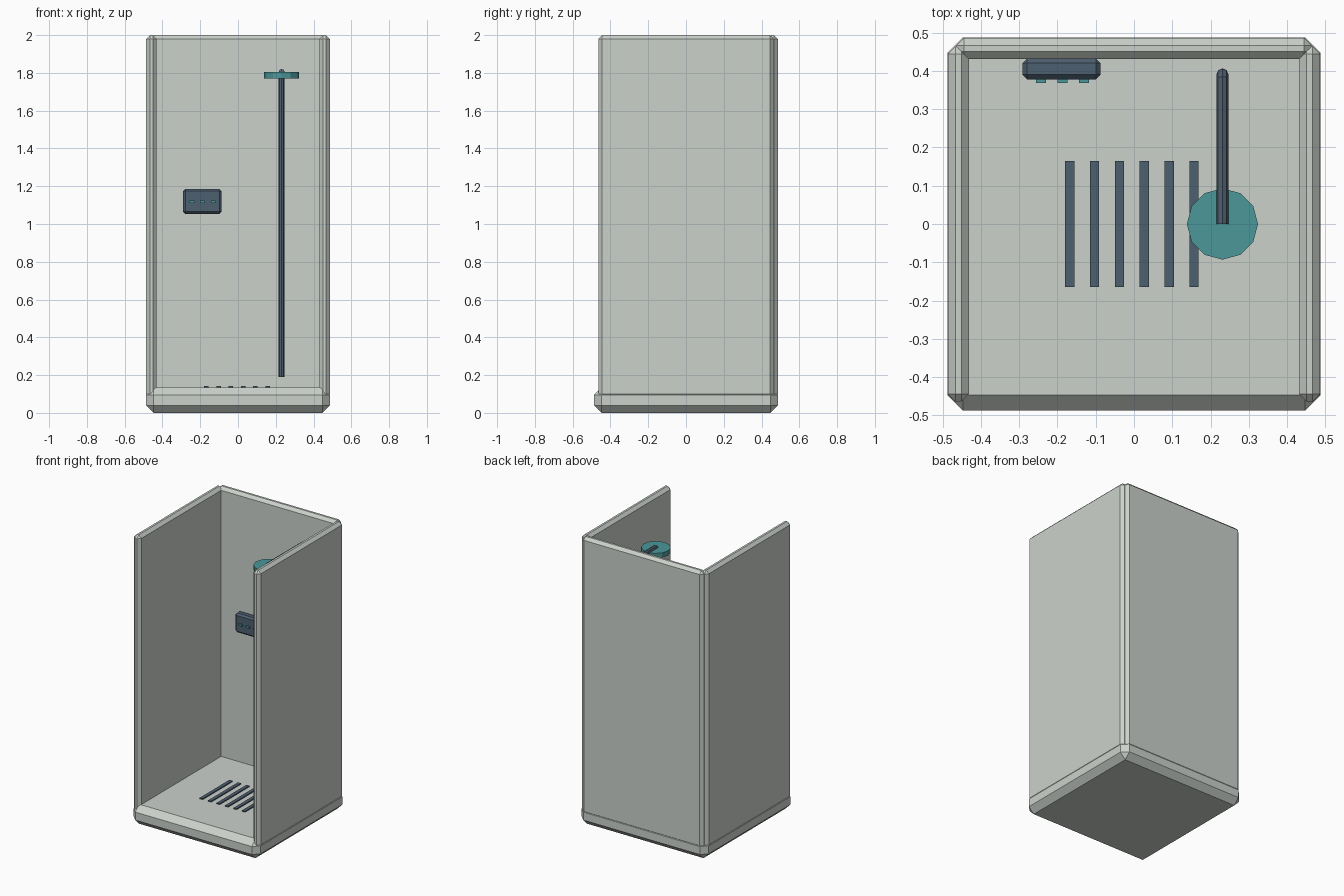
import bpy
import math

cube = bpy.data.objects.get("Cube")
if cube:
    bpy.data.objects.remove(cube, do_unlink=True)


def material(name, color):
    m = bpy.data.materials.new(name)
    m.use_nodes = True
    m.diffuse_color = (*color, 1)
    m.node_tree.nodes["Principled BSDF"].inputs["Base Color"].default_value = (*color, 1)
    return m


GREY = material("pale grey", (0.60, 0.64, 0.60))
SLATE = material("dark slate", (0.075, 0.115, 0.16))
TEAL = material("teal", (0.07, 0.31, 0.32))


def box(name, low, high, mat, bevel=0):
    """Box between two corners, with an optional flat chamfer."""
    center = [(a + b) / 2 for a, b in zip(low, high)]
    bpy.ops.mesh.primitive_cube_add(size=1, location=center)
    ob = bpy.context.object
    ob.name = name
    ob.scale = [b - a for a, b in zip(low, high)]
    bpy.ops.object.transform_apply(location=False, rotation=False, scale=True)
    ob.data.materials.append(mat)
    if bevel:
        mod = ob.modifiers.new("chamfer", 'BEVEL')
        mod.width = bevel
        mod.segments = 1
    return ob


# Shower tray and the three walls standing in it
HALF = 0.487
WALL_OUT, WALL_IN, WALL_END = 0.486, 0.431, 0.464
WALL_LOW, WALL_TOP = 0.08, 2.0
box("shower_tray", (-HALF, -HALF, 0), (HALF, HALF, 0.135), GREY, 0.04)
box("back_wall", (-WALL_END, WALL_IN, WALL_LOW), (WALL_END, WALL_OUT, WALL_TOP), GREY, 0.02)
for side, x0, x1 in (("left", WALL_IN, WALL_OUT), ("right", -WALL_OUT, -WALL_IN)):
    box(side + "_wall", (x0, -WALL_END, WALL_LOW), (x1, WALL_END, WALL_TOP), GREY, 0.02)

# Drain slats in the floor
for i in range(6):
    x = -0.168 + 0.065 * i
    box(f"drain_slat_{i + 1}", (x - 0.012, -0.164, 0.125), (x + 0.012, 0.164, 0.142), SLATE)

# Control panel with three buttons
box("control_panel", (-0.291, 0.378, 1.053), (-0.087, 0.432, 1.186), SLATE, 0.012)
for i in range(3):
    x = -0.243 + 0.056 * i
    box(f"panel_button_{i + 1}", (x - 0.013, 0.368, 1.112), (x + 0.013, 0.385, 1.125), TEAL)

# Riser pipe bending into the shower arm
PIPE_X, PIPE_Y, PIPE_Z = 0.231, 0.391, 1.805
curve = bpy.data.curves.new("shower_pipe", 'CURVE')
curve.dimensions = '3D'
curve.bevel_depth = 0.0155
curve.bevel_resolution = 2
curve.use_fill_caps = True
path = [(PIPE_Y, 0.19), (PIPE_Y, PIPE_Z - 0.012), (PIPE_Y - 0.012, PIPE_Z), (0, PIPE_Z)]
spline = curve.splines.new('POLY')
spline.points.add(len(path) - 1)
for point, (y, z) in zip(spline.points, path):
    point.co = (PIPE_X, y, z, 1)
curve.materials.append(SLATE)
pipe = bpy.data.objects.new("shower_pipe", curve)
bpy.context.collection.objects.link(pipe)
bpy.ops.object.select_all(action='DESELECT')
pipe.select_set(True)
bpy.context.view_layer.objects.active = pipe
bpy.ops.object.convert(target='MESH')
bpy.ops.object.shade_flat()

# Round shower head
bpy.ops.mesh.primitive_cylinder_add(vertices=12, radius=0.093, depth=0.033,
                                    location=(PIPE_X, 0, 1.787))
head = bpy.context.object
head.name = "shower_head"
head.data.materials.append(TEAL)
